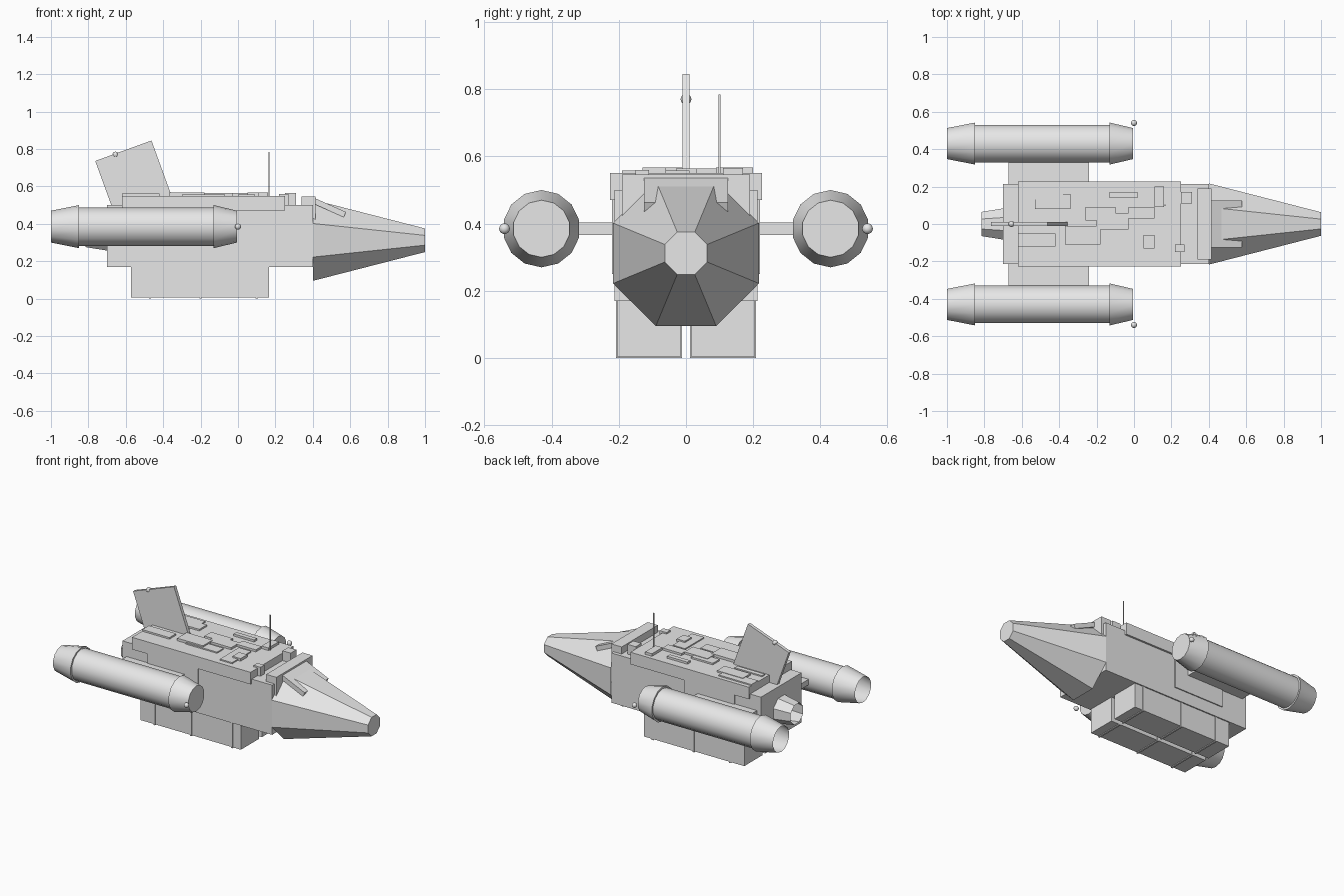
import bpy, bmesh, math
from mathutils import Matrix, Vector

cube = bpy.data.objects.get("Cube")
if cube:
    bpy.data.objects.remove(cube, do_unlink=True)

grey = bpy.data.materials.new("light_grey")
grey.use_nodes = True
tone = (0.8, 0.8, 0.8, 1)
grey.diffuse_color = tone
grey.node_tree.nodes["Principled BSDF"].inputs["Base Color"].default_value = tone


def finish(bm, name, smooth=False):
    bmesh.ops.recalc_face_normals(bm, faces=bm.faces)
    mesh = bpy.data.meshes.new(name)
    bm.to_mesh(mesh)
    bm.free()
    mesh.materials.append(grey)
    obj = bpy.data.objects.new(name, mesh)
    bpy.context.collection.objects.link(obj)
    if smooth:
        bpy.ops.object.select_all(action='DESELECT')
        obj.select_set(True)
        bpy.context.view_layer.objects.active = obj
        bpy.ops.object.shade_smooth_by_angle(angle=math.radians(35))
    return obj


def box(name, x, y, z, tilt=0):
    """Box from (low, high) ranges, tilted about its own middle on the y axis."""
    bm = bmesh.new()
    mid = Vector([sum(r) / 2 for r in (x, y, z)])
    size = [r[1] - r[0] for r in (x, y, z)]
    turn = Matrix.Rotation(math.radians(tilt), 4, 'Y')
    bmesh.ops.create_cube(bm, size=1, matrix=Matrix.Translation(mid) @ turn @ Matrix.Diagonal((*size, 1)))
    return finish(bm, name)


def tube(name, profile, sides, y, z, phase=0.0, smooth=False, cap_front=True):
    """Rings of (x, radius) along the x axis, open at the rear."""
    bm = bmesh.new()
    rings = []
    for x, r in profile:
        angles = [2 * math.pi * (i + phase) / sides for i in range(sides)]
        rings.append([bm.verts.new((x, y + r * math.sin(a), z + r * math.cos(a))) for a in angles])
    for a, b in zip(rings, rings[1:]):
        for i in range(sides):
            j = (i + 1) % sides
            bm.faces.new((a[i], a[j], b[j], b[i]))
    if cap_front:
        bm.faces.new(rings[-1])
    return finish(bm, name, smooth)


def ball(name, x, y, z):
    bm = bmesh.new()
    bmesh.ops.create_uvsphere(bm, u_segments=12, v_segments=8, radius=0.016,
                              matrix=Matrix.Translation((x, y, z)))
    finish(bm, name, True)


# Main body and roof
box("hull", (-0.70, 0.40), (-0.213, 0.213), (0.17, 0.50))
box("roof_plate", (-0.62, 0.25), (-0.226, 0.226), (0.47, 0.55))
box("cockpit_block", (0.34, 0.415), (-0.19, 0.19), (0.42, 0.547))
box("canopy", (0.38, 0.58), (-0.125, 0.125), (0.475, 0.505), 24)

# Eight-sided nose and rear engine
corner = 1 / math.cos(math.pi / 8)
tube("nose", [(0.40, 0.217 * corner), (1.0, 0.063 * corner)], 8, 0, 0.312, 0.5)
tube("rear_engine", [(-0.815, 0.07), (-0.70, 0.09)], 8, 0, 0.34, 0.5, cap_front=False)

# Side pods, pylons, panels, cargo and lamps
for side, s in (("left", 1), ("right", -1)):
    def span(a, b):
        return tuple(sorted((a * s, b * s)))
    pod = [(-1, 0.085), (-0.85, 0.115), (-0.85, 0.103), (-0.13, 0.103), (-0.13, 0.115), (-0.005, 0.085)]
    tube(side + "_pod", pod, 14, 0.43 * s, 0.385, smooth=True)
    box(side + "_pylon", (-0.67, -0.24), span(0.2, 0.345), (0.367, 0.404))
    box(side + "_side_panel", (-0.51, -0.14), span(0.2, 0.22), (0.25, 0.47))
    box(side + "_cargo", (-0.572, 0.165), span(0.015, 0.205), (0.005, 0.18))
    for x in (-0.47, -0.2, 0.1):
        box(side + "_cargo_band", (x - 0.006, x + 0.006), span(0.012, 0.209), (0, 0.17))
    ball(side + "_lamp", 0, 0.54 * s, 0.385)

# Tail fin with its lamp, and antenna
box("tail_fin", (-0.72, -0.40), (-0.011, 0.011), (0.49, 0.80), -20)
ball("tail_lamp", -0.655, 0, 0.77)
box("antenna", (0.163, 0.169), (0.097, 0.103), (0.54, 0.785))

# Roof plating: x start, x end, y start, y end
plates = [
    (-0.62, -0.38, 0.13, 0.20), (-0.53, -0.34, 0.08, 0.16), (-0.13, 0.02, 0.14, 0.17),
    (0.11, 0.16, 0.09, 0.20), (0.0, 0.09, -0.19, 0.01), (-0.26, -0.10, 0.02, 0.09),
    (-0.20, -0.03, -0.03, 0.06), (-0.37, -0.18, -0.11, -0.01), (-0.30, -0.07, -0.12, -0.05),
    (-0.62, -0.42, -0.12, -0.05), (-0.03, 0.11, 0.03, 0.09), (0.05, 0.11, -0.13, -0.06),
    (-0.60, -0.40, 0.03, 0.06)]
for i, (a, b, c, d) in enumerate(plates):
    box("roof_detail", (a, b), (c, d), (0.54, 0.558 + 0.003 * (i % 4)))
box("roof_hatch", (0.25, 0.31), (0.11, 0.17), (0.49, 0.565))
box("roof_vent", (0.22, 0.27), (-0.15, -0.11), (0.49, 0.56))
